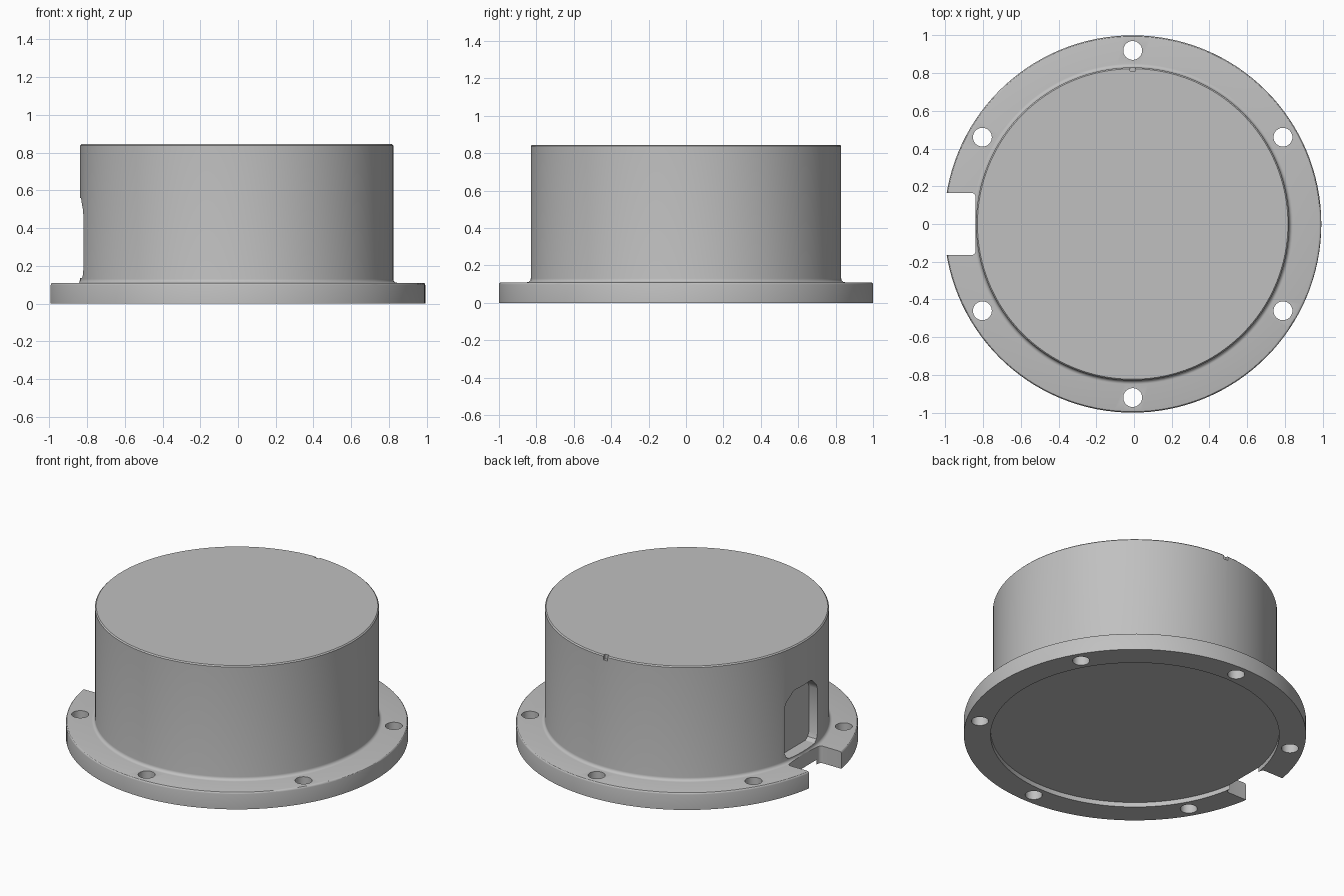
import bpy, bmesh, math
from mathutils import Vector

if "Cube" in bpy.data.objects:
    bpy.data.objects.remove(bpy.data.objects["Cube"])

CX = -0.007          # axis of the round body
SEGMENTS = 128

grey = bpy.data.materials.new("plain grey")
grey.use_nodes = True
COLOUR = (0.53, 0.53, 0.53, 1)
grey.diffuse_color = COLOUR
grey.node_tree.nodes["Principled BSDF"].inputs["Base Color"].default_value = COLOUR


def finish(bm, name):
    bmesh.ops.recalc_face_normals(bm, faces=bm.faces)
    mesh = bpy.data.meshes.new(name)
    bm.to_mesh(mesh)
    bm.free()
    mesh.materials.append(grey)
    obj = bpy.data.objects.new(name, mesh)
    bpy.context.collection.objects.link(obj)
    return obj


def arc(cx, cy, r, start, end, steps=5):
    angles = [math.radians(start + (end - start) * i / steps) for i in range(steps + 1)]
    return [(cx + r * math.cos(a), cy + r * math.sin(a)) for a in angles]


def lathe(name, profile):
    bm = bmesh.new()
    verts = [bm.verts.new((r, 0, z)) for r, z in profile]
    edges = [bm.edges.new(pair) for pair in zip(verts, verts[1:])]
    bmesh.ops.spin(bm, geom=verts + edges, cent=(0, 0, 0), axis=(0, 0, 1),
                   angle=math.tau, steps=SEGMENTS, use_duplicate=False)
    bmesh.ops.remove_doubles(bm, verts=bm.verts, dist=0.0001)
    bmesh.ops.translate(bm, verts=bm.verts, vec=(CX, 0, 0))
    return finish(bm, name)


def prism(name, points, direction):
    bm = bmesh.new()
    face = bm.faces.new([bm.verts.new(p) for p in points])
    top = bmesh.ops.extrude_face_region(bm, geom=[face])["geom"]
    moved = [g for g in top if isinstance(g, bmesh.types.BMVert)]
    bmesh.ops.translate(bm, verts=moved, vec=Vector(direction))
    return finish(bm, name)


def cut(target, cutter):
    mod = target.modifiers.new(cutter.name, "BOOLEAN")
    mod.operation = "DIFFERENCE"
    mod.solver = "EXACT"
    mod.object = cutter
    bpy.context.view_layer.objects.active = target
    bpy.ops.object.modifier_apply(modifier=mod.name)
    bpy.data.objects.remove(cutter)


# Flanged drum with a shallow recess underneath and a filleted foot
profile = [(0, 0.03), (0.843, 0.03), (0.843, 0), (1, 0)]
profile += arc(0.988, 0.098, 0.012, 0, 90, 3)
profile += arc(0.85, 0.13, 0.02, 270, 180)
profile += [(0.83, 0.838), (0.823, 0.845), (0, 0.845)]
housing = lathe("flanged_housing", profile)

# Six bolt holes in the flange
for i in range(6):
    a = math.radians(30 + 60 * i)
    ring = [(CX + 0.92 * math.cos(a) + x, 0.92 * math.sin(a) + y, -0.1)
            for x, y in arc(0, 0, 0.05, 0, 360, 32)[:-1]]
    cut(housing, prism("bolt_hole", ring, (0, 0, 0.3)))

# Notch through the flange, with rounded inner corners
half = [(-1.1, 0.165)] + arc(-0.863, 0.142, 0.023, 90, 0)
outline = half + [(x, -y) for x, y in reversed(half)]
cut(housing, prism("flange_notch", [(x, y, -0.1) for x, y in outline], (0, 0, 0.231)))

# Port pocket in the drum wall, with chamfered corners
half = [(0.13, 0.135), (0.155, 0.15), (0.167, 0.18), (0.167, 0.47),
        (0.155, 0.5), (0.1, 0.55), (0.08, 0.56)]
outline = half + [(-y, z) for y, z in reversed(half)]
cut(housing, prism("port_pocket", [(-0.95, y, z) for y, z in outline], (0.19, 0, 0)))

# Small index mark in the top rim
mark = [(CX + x, y, 0.815) for x, y in
        [(-0.015, 0.812), (0.015, 0.812), (0.015, 0.9), (-0.015, 0.9)]]
cut(housing, prism("index_mark", mark, (0, 0, 0.1)))

bpy.ops.object.select_all(action="DESELECT")
housing.select_set(True)
bpy.context.view_layer.objects.active = housing
bpy.ops.object.shade_smooth_by_angle(angle=math.radians(30))
